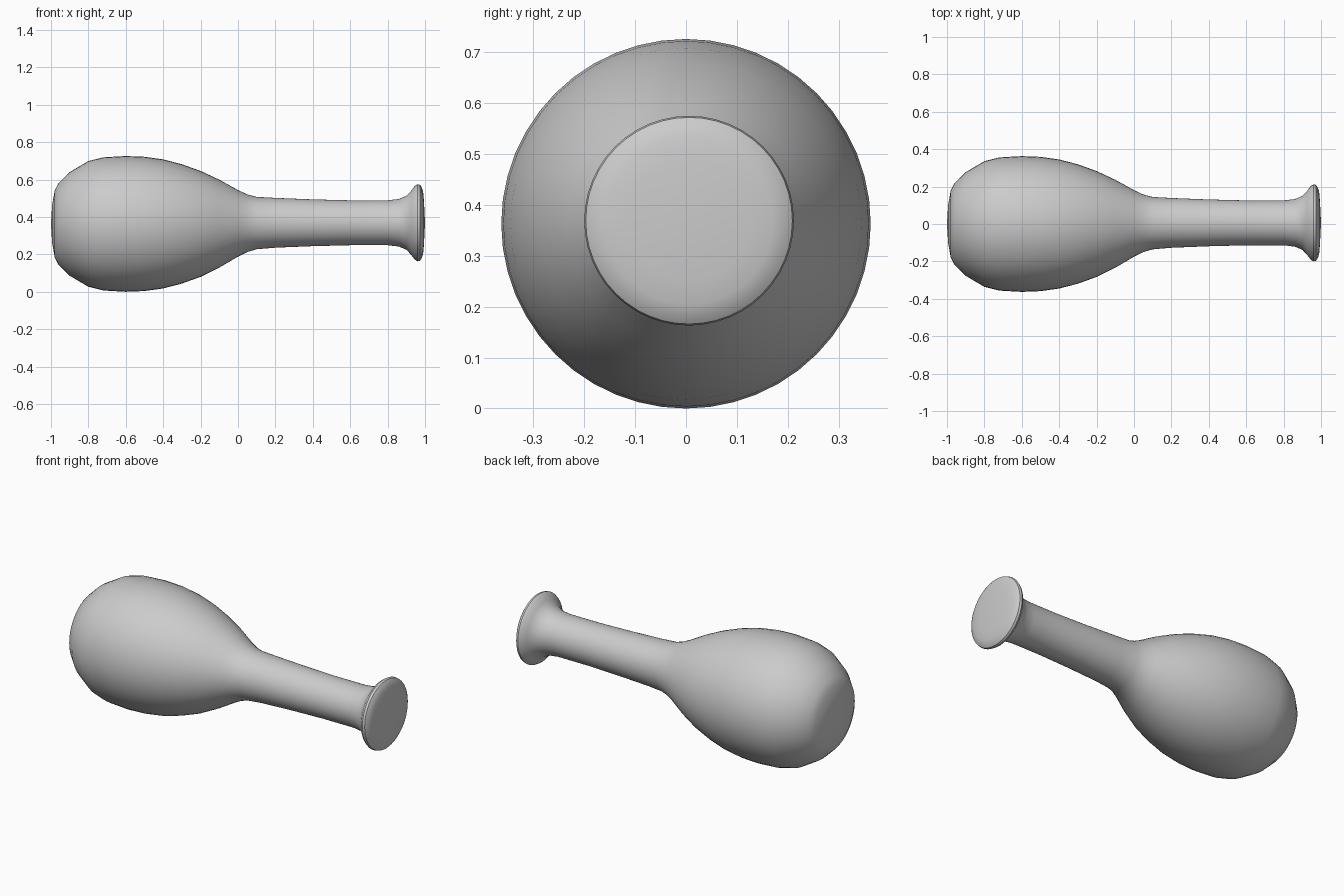
import bpy, bmesh, math
from mathutils import Matrix, Vector

if "Cube" in bpy.data.objects:
    bpy.data.objects.remove(bpy.data.objects["Cube"])

SIDES = 48
# Lathe profile: (x along the axis, radius)
PROFILE = [
    (-0.994, 0.10), (-0.98, 0.178), (-0.96, 0.218), (-0.9, 0.277),
    (-0.8, 0.336), (-0.72, 0.356), (-0.6, 0.363), (-0.5, 0.359), (-0.4, 0.345),
    (-0.3, 0.319), (-0.2, 0.283), (-0.1, 0.235), (0.0, 0.178), (0.05, 0.154),
    (0.1, 0.14), (0.2, 0.133), (0.4, 0.125), (0.6, 0.12), (0.8, 0.12),
    (0.86, 0.127), (0.9, 0.144), (0.925, 0.17), (0.945, 0.197), (0.96, 0.206),
    (0.973, 0.203), (0.983, 0.188), (0.99, 0.165), (0.994, 0.12),
]


def axis_point(x):
    # The neck sits very slightly off the centre of the body
    t = min(max((x + 0.2) / 0.4, 0), 1)
    return Vector((x, 0.006 * t, 0.363 + 0.006 * t))


def lathe(name, profile, start_x, end_x, material):
    bm = bmesh.new()
    rings = []
    for x, r in profile:
        c = axis_point(x)
        rings.append([bm.verts.new(c + Vector((0, r * math.cos(a), r * math.sin(a))))
                      for a in (2 * math.pi * i / SIDES for i in range(SIDES))])
    for a, b in zip(rings, rings[1:]):
        for i in range(SIDES):
            j = (i + 1) % SIDES
            bm.faces.new((a[i], a[j], b[j], b[i]))
    # Closed ends
    for ring, x in ((rings[0], start_x), (rings[-1], end_x)):
        tip = bm.verts.new(axis_point(x))
        for i in range(SIDES):
            bm.faces.new((ring[i], ring[(i + 1) % SIDES], tip))
    bmesh.ops.recalc_face_normals(bm, faces=bm.faces)
    mesh = bpy.data.meshes.new(name)
    bm.to_mesh(mesh)
    bm.free()
    mesh.materials.append(material)
    obj = bpy.data.objects.new(name, mesh)
    bpy.context.collection.objects.link(obj)
    return obj


grey = bpy.data.materials.new("light grey")
grey.diffuse_color = (0.6, 0.6, 0.6, 1)
grey.use_nodes = True
grey.node_tree.nodes["Principled BSDF"].inputs["Base Color"].default_value = grey.diffuse_color

# Rounded bottle with a narrow neck and a flared lip, lying on its side
bottle = lathe("bottle", PROFILE, -1.0, 1.0, grey)
bpy.context.view_layer.objects.active = bottle
bottle.select_set(True)
bpy.ops.object.shade_smooth_by_angle(angle=math.radians(40))
